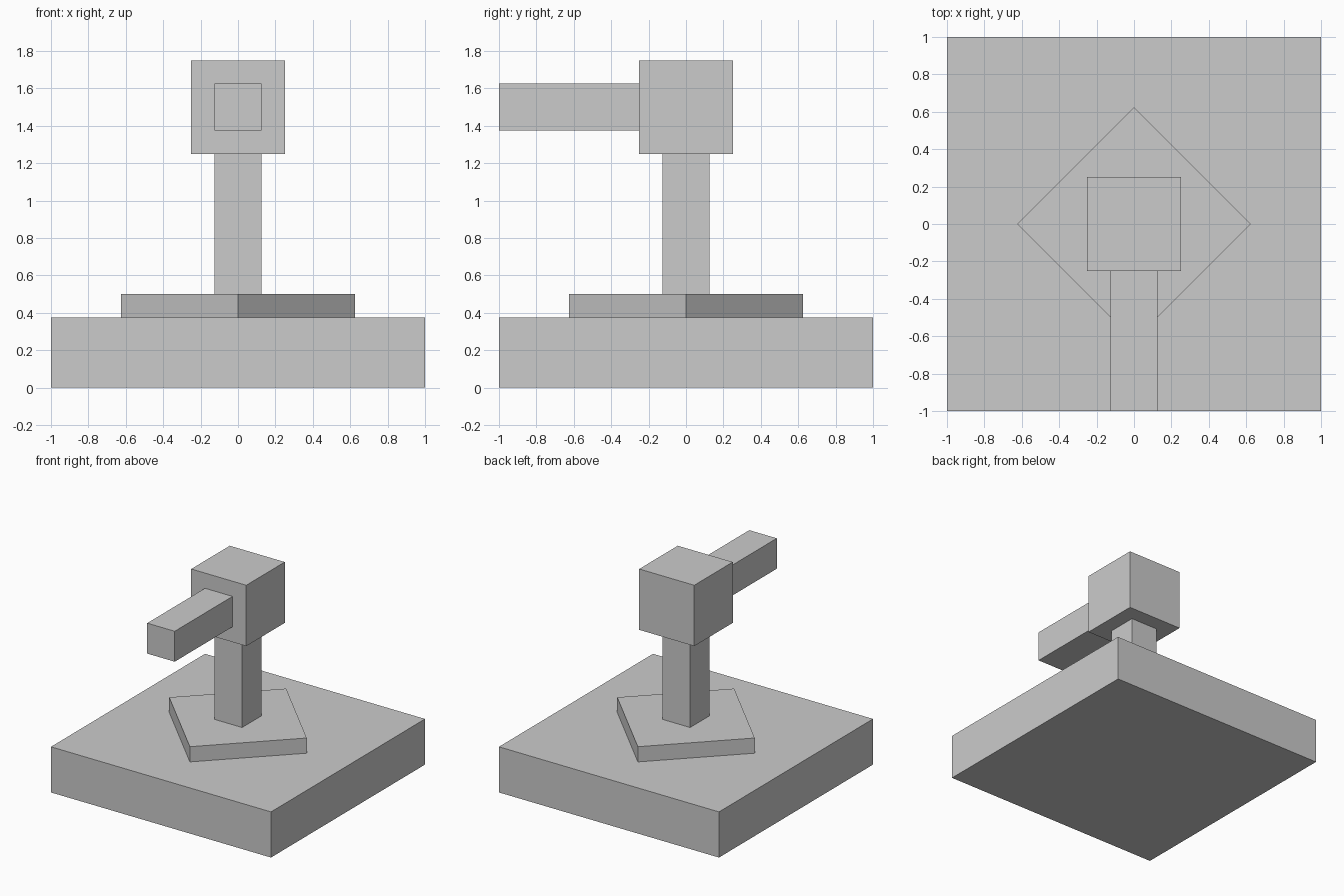
import bpy
import bmesh
from math import radians
from mathutils import Matrix

if "Cube" in bpy.data.objects:
    bpy.data.objects.remove(bpy.data.objects["Cube"])


def box(name, low, high, turn=0):
    """Axis-aligned box between two corners, optionally turned about z."""
    size = [h - l for l, h in zip(low, high)]
    centre = [(h + l) / 2 for l, h in zip(low, high)]
    bm = bmesh.new()
    bmesh.ops.create_cube(bm, size=1, matrix=Matrix.Translation(centre)
                          @ Matrix.Rotation(radians(turn), 4, 'Z')
                          @ Matrix.Diagonal((*size, 1)))
    mesh = bpy.data.meshes.new(name)
    bm.to_mesh(mesh)
    bm.free()
    obj = bpy.data.objects.new(name, mesh)
    bpy.context.collection.objects.link(obj)
    return obj


# Square base slab
box("base", (-1, -1, 0), (1, 1, 0.375))

# Thin plate turned into a diamond, 0.625 from centre to corner
h = 0.625 / 2 ** 0.5
box("diamond_plate", (-h, -h, 0.375), (h, h, 0.5), turn=45)

# Upright post and the head block on top
box("post", (-0.125, -0.125, 0.5), (0.125, 0.125, 1.25))
box("head", (-0.25, -0.25, 1.25), (0.25, 0.25, 1.75))

# Arm reaching forward from the head
box("arm", (-0.125, -1, 1.375), (0.125, -0.25, 1.625))
